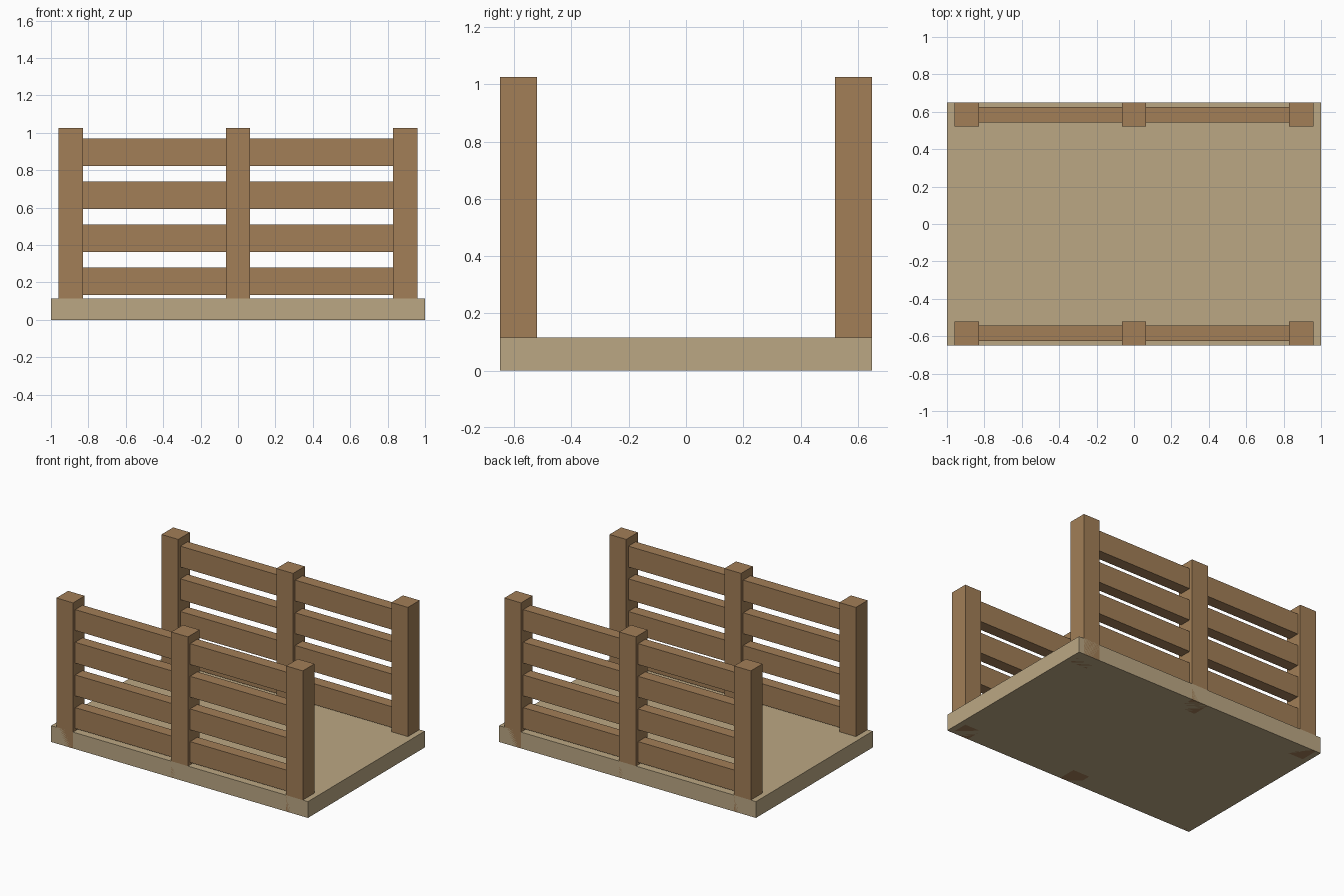
import bpy

if "Cube" in bpy.data.objects:
    bpy.data.objects.remove(bpy.data.objects["Cube"])


def material(name, color):
    mat = bpy.data.materials.new(name)
    mat.diffuse_color = color
    mat.use_nodes = True
    mat.node_tree.nodes["Principled BSDF"].inputs["Base Color"].default_value = mat.diffuse_color
    return mat


def box(name, center, size, mat):
    bpy.ops.mesh.primitive_cube_add(size=1, location=center)
    obj = bpy.context.object
    obj.name = name
    obj.scale = size
    bpy.ops.object.transform_apply(location=False, rotation=False, scale=True)
    obj.data.materials.append(mat)
    return obj


deck_wood = material("deck_wood", (0.50, 0.39, 0.23, 1))
fence_wood = material("fence_wood", (0.36, 0.21, 0.095, 1))

DECK_H = 0.115
POST_W, POST_H = 0.13, 1.025
POST_X, FENCE_Y = 0.895, 0.585

# Flat platform
box("deck", (0, 0, DECK_H / 2), (2, 1.3, DECK_H), deck_wood)

# Fence on each long side: three posts, four rails
for side, y in (("front", -FENCE_Y), ("back", FENCE_Y)):
    for label, x in (("left", -POST_X), ("middle", 0), ("right", POST_X)):
        box(f"{side}_post_{label}", (x, y, POST_H / 2),
            (POST_W, POST_W, POST_H), fence_wood)
    for i in range(4):
        box(f"{side}_rail_{i + 1}", (0, y, 0.205 + 0.23 * i),
            (2 * POST_X, 0.082, 0.147), fence_wood)
